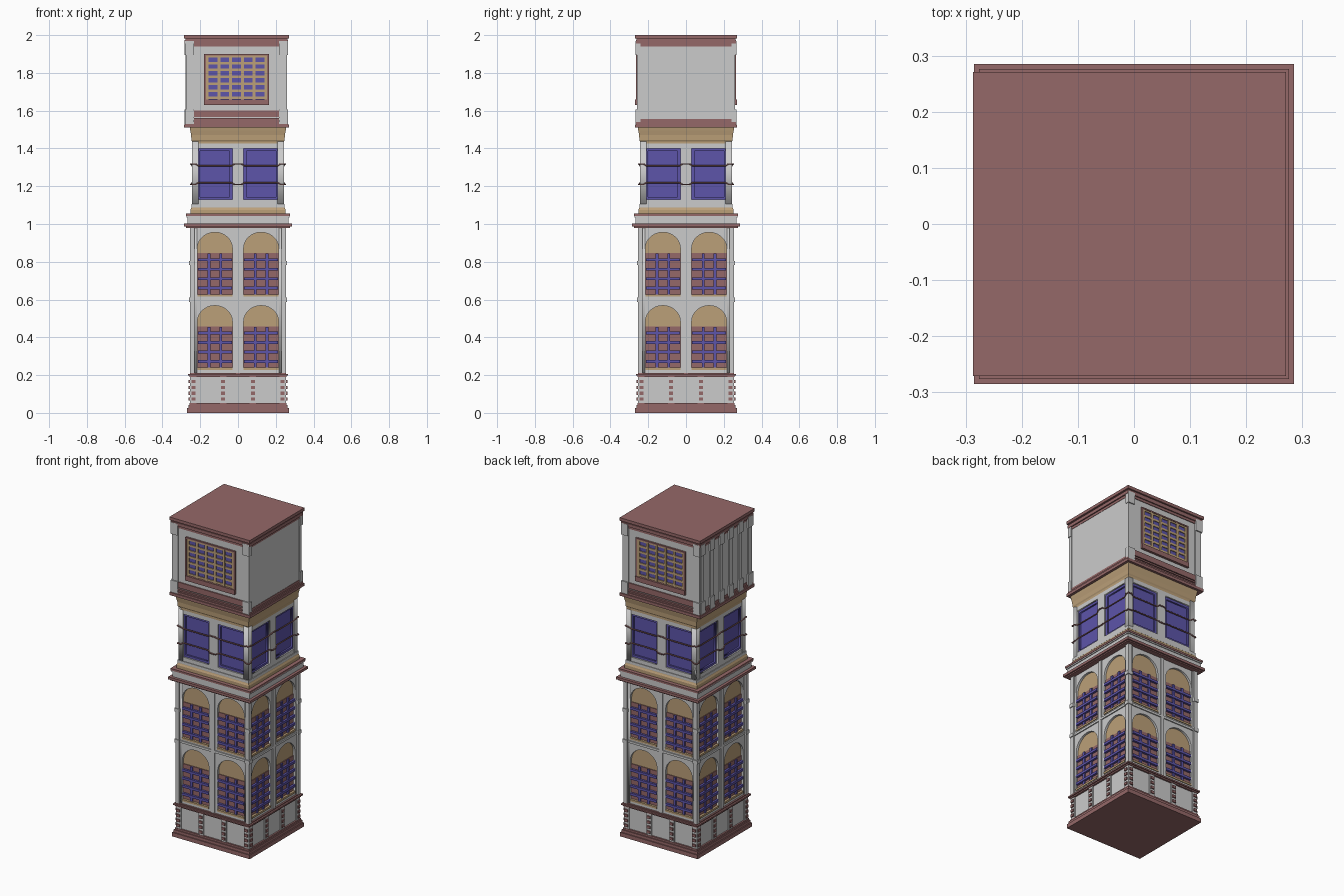
import bpy, bmesh
from math import pi, cos, sin
from mathutils import Matrix

if "Cube" in bpy.data.objects:
    bpy.data.objects.remove(bpy.data.objects["Cube"])


def material(name, rgb):
    m = bpy.data.materials.new(name)
    m.diffuse_color = (*rgb, 1)
    m.use_nodes = True
    m.node_tree.nodes["Principled BSDF"].inputs["Base Color"].default_value = m.diffuse_color
    return m


MAROON = material("maroon", (0.30, 0.14, 0.14))
TAN = material("tan", (0.50, 0.35, 0.19))
BLUE = material("blue", (0.11, 0.09, 0.40))
ALL = (0, 1, 2, 3)
SIDES = ("front", "right", "back", "left")


def place(name, data, mat, sides=ALL, cx=0, local=Matrix()):
    """Put shared front-facing data on the chosen sides of the tower."""
    if mat:
        data.materials.append(mat)
    for k in sides:
        ob = bpy.data.objects.new(f"{name}_{SIDES[k]}", data)
        ob.matrix_world = (Matrix.Translation((cx, 0, 0))
                           @ Matrix.Rotation(k * pi / 2, 4, 'Z') @ local)
        bpy.context.collection.objects.link(ob)


def boxes(name, items, mat=None, sides=ALL, cx=0):
    """items: (x centre, width, depth out from axis, inner depth, z0, z1)"""
    bm = bmesh.new()
    for x, w, out, inn, z0, z1 in items:
        m = (Matrix.Translation((x, -(out + inn) / 2, (z0 + z1) / 2))
             @ Matrix.Diagonal((w, out - inn, z1 - z0, 1)))
        bmesh.ops.create_cube(bm, size=1, matrix=m)
    me = bpy.data.meshes.new(name)
    bm.to_mesh(me)
    place(name, me, mat, sides, cx)


def moulding(name, profile, mat=None, cx=0, dx=0):
    """Square stack through (half width, z) points; dx widens it along x."""
    bm = bmesh.new()
    rings = [[bm.verts.new((cx + sx * (h + dx), sy * h, z))
              for sx, sy in ((-1, -1), (1, -1), (1, 1), (-1, 1))] for h, z in profile]
    for a, b in zip(rings, rings[1:]):
        for i in range(4):
            j = (i + 1) % 4
            bm.faces.new((a[i], a[j], b[j], b[i]))
    bm.faces.new(rings[0][::-1])
    bm.faces.new(rings[-1])
    me = bpy.data.meshes.new(name)
    bm.to_mesh(me)
    if mat:
        me.materials.append(mat)
    bpy.context.collection.objects.link(bpy.data.objects.new(name, me))


def steps(*slabs):
    """Turn (half, z0, z1) slabs into a stepped profile."""
    return [p for h, a, b in slabs for p in ((h, a), (h, b))]


def rect(x, w, z0, z1):
    return [(x - w / 2, z0), (x + w / 2, z0), (x + w / 2, z1), (x - w / 2, z1)]


def arch(x, w, z0, z1, rise=0.085):
    return [(x - w / 2, z0), (x + w / 2, z0)] + [
        (x + w / 2 * cos(t * pi / 14), z1 - rise + rise * sin(t * pi / 14)) for t in range(15)]


def pierced_wall(name, outlines, out, inn, mat=None, sides=ALL):
    """Flat wall panel: first outline is the edge, the rest are openings."""
    cu = bpy.data.curves.new(name, 'CURVE')
    cu.dimensions = '2D'
    cu.fill_mode = 'BOTH'
    cu.extrude = (out - inn) / 2
    for pts in outlines:
        sp = cu.splines.new('POLY')
        sp.points.add(len(pts) - 1)
        for p, (x, z) in zip(sp.points, pts):
            p.co = (x, z, 0, 1)
        sp.use_cyclic_u = True
    place(name, cu, mat, sides, 0, Matrix.Translation((0, -(out + inn) / 2, 0))
          @ Matrix.Rotation(pi / 2, 4, 'X'))


WX = (-0.1225, 0.1225)   # window centres
WW = 0.185               # window width

# Base: plinth, wall, studded piers, band
moulding("plinth", steps((0.269, 0, 0.025), (0.263, 0.025, 0.042), (0.257, 0.042, 0.053)), MAROON)
moulding("base_wall", steps((0.247, 0.05, 0.195)))
PX = (-0.236, -0.079, 0.079, 0.236)
boxes("base_pier", [(x, 0.034, 0.254, 0.24, 0.05, 0.192) for x in PX])
boxes("base_stud", [(x, 0.022, 0.261, 0.245, z, z + 0.016)
                    for x in PX for z in (0.065, 0.096, 0.127, 0.158)], MAROON)
moulding("base_band", steps((0.258, 0.189, 0.197), (0.265, 0.197, 0.206), (0.255, 0.206, 0.212)), MAROON)

# Two arcaded storeys
ROWS = (0.23, 0.618)
moulding("arcade_core", steps((0.222, 0.2, 0.99)))
pierced_wall("arcade_wall", [rect(0, 0.49, 0.21, 0.985)]
             + [arch(x, WW, z, z + 0.338) for x in WX for z in ROWS], 0.245, 0.218)
boxes("corner_post", [(s * 0.2425, 0.025, 0.255, 0.23, 0.21, 0.985) for s in (1, -1)])
boxes("middle_pilaster", [(0, 0.022, 0.251, 0.23, 0.21, 0.985)])
moulding("floor_band", steps((0.2515, 0.592, 0.606)))
boxes("post_collar", [(s * 0.243, 0.032, 0.26, 0.228, z, z + 0.022)
                      for s in (1, -1) for z in (0.588, 0.782)])
boxes("arch_lunette", [(x, WW + 0.01, 0.232, 0.215, z + 0.2, z + 0.342)
                       for x in WX for z in ROWS], TAN)
boxes("window_panel", [(x, WW + 0.004, 0.236, 0.215, z, z + 0.228) for x in WX for z in ROWS], MAROON)
boxes("window_sill", [(x, WW, 0.25, 0.215, z - 0.002, z + 0.01) for x in WX for z in ROWS], TAN)
bars = []
for x in WX:
    for z in ROWS:
        bars += [(x + s * 0.031, 0.015, 0.244, 0.22, z + 0.01, z + 0.226) for s in (1, -1)]
        bars += [(x, WW - 0.004, 0.249, 0.22, z + h, z + h + 0.015) for h in (0.035, 0.085, 0.135, 0.185)]
boxes("window_bar", bars, BLUE)

# Middle cornice
moulding("cornice_lower", steps((0.276, 0.98, 0.987), (0.285, 0.987, 1.003)), MAROON)
moulding("cornice_frieze", steps((0.268, 1.0, 1.035), (0.273, 1.035, 1.046)))
moulding("cornice_cap", steps((0.276, 1.043, 1.055)), MAROON)
moulding("tan_skirting", [(0.252, 1.05), (0.252, 1.075), (0.247, 1.085), (0.245, 1.095)], TAN)

# Storey with large blue windows
moulding("blue_storey_core", steps((0.215, 1.08, 1.44)))
pierced_wall("blue_storey_wall", [rect(0, 0.486, 1.08, 1.44)]
             + [rect(x, WW, 1.13, 1.40) for x in WX], 0.243, 0.21)
moulding("blue_storey_footing", steps((0.247, 1.088, 1.105)))
boxes("blue_pane", [(x, WW + 0.004, 0.224, 0.21, 1.128, 1.402) for x in WX], BLUE)
pierced_wall("blue_frame", [rect(WX[0], WW, 1.13, 1.40), rect(WX[0], WW - 0.028, 1.144, 1.386),
                            rect(WX[1], WW, 1.13, 1.40), rect(WX[1], WW - 0.028, 1.144, 1.386)],
             0.234, 0.22, BLUE)

# Cables that bow around the piers
for label, z, d in (("upper", 1.31, 1), ("lower", 1.217, -1)):
    cu = bpy.data.curves.new("cable", 'CURVE')
    cu.dimensions = '3D'
    cu.bevel_depth = 0.004
    cu.bevel_resolution = 1
    cu.use_fill_caps = True
    half = [(0.0, 0.25, 0.008), (0.018, 0.25, 0.008), (0.036, 0.242, -0.002),
            (0.209, 0.242, -0.002), (0.226, 0.248, 0.008), (0.248, 0.248, 0.008)]
    pts = [(-x, y, h) for x, y, h in half[:0:-1]] + half
    sp = cu.splines.new('POLY')
    sp.points.add(len(pts) - 1)
    for p, (x, y, h) in zip(sp.points, pts):
        p.co = (x, -y, z + d * h, 1)
    place(f"{label}_cable", cu, MAROON)

# Tan cornice below the top room
moulding("tan_cornice", [(0.243, 1.425), (0.243, 1.437), (0.247, 1.445), (0.248, 1.47),
                         (0.253, 1.495), (0.256, 1.515)], TAN)

# Top room, shifted slightly to the left
CX = -0.008
moulding("room_floor", steps((0.27, 1.51, 1.528), (0.264, 1.528, 1.54), (0.258, 1.54, 1.556)),
         MAROON, CX, 0.009)
moulding("room_wall", steps((0.255, 1.53, 1.955)), None, CX, 0.01)
moulding("roof", steps((0.259, 1.94, 1.955), (0.266, 1.955, 1.975), (0.261, 1.975, 1.981),
                       (0.271, 1.981, 2.0)), MAROON, CX, 0.008)
FB = (0, 2)
boxes("room_pilaster", [(s * 0.247, 0.042, 0.26, 0.24, 1.53, 1.95) for s in (1, -1)], None, FB, CX)
boxes("room_bracket", [(s * 0.249, 0.046, 0.267, 0.24, a, b) for s in (1, -1)
                       for a, b in ((1.53, 1.605), (1.895, 1.968))], None, FB, CX)
boxes("room_apron", [(0, 0.45, 0.262, 0.24, 1.567, 1.602), (0, 0.45, 0.265, 0.24, 1.55, 1.56)],
      MAROON, FB, CX)

# Lattice window on front and back of the room
boxes("lattice_pane", [(0, 0.33, 0.257, 0.24, 1.65, 1.895)], BLUE, FB, CX)
boxes("lattice_frame", [(s * 0.167, 0.01, 0.266, 0.24, 1.65, 1.90) for s in (1, -1)]
      + [(0, 0.344, 0.266, 0.24, 1.892, 1.90), (0, 0.344, 0.27, 0.24, 1.63, 1.66)], MAROON, FB, CX)
boxes("lattice_bar", [(-0.155 + i * 0.062, 0.015, 0.264, 0.24, 1.655, 1.894) for i in range(6)]
      + [(0, 0.325, 0.262, 0.24, z, z + 0.013)
         for z in (1.663 + i * 0.0365 for i in range(7))], TAN, FB, CX)

# Ribs with feet and heads on the left side of the room
ribs = []
for i in range(6):
    x = -0.235 + i * 0.094
    ribs += [(x, 0.032, 0.271, 0.25, 1.53, 1.95), (x, 0.042, 0.276, 0.25, 1.53, 1.605),
             (x, 0.042, 0.276, 0.25, 1.895, 1.965)]
boxes("side_rib", ribs, None, (3,), CX)
